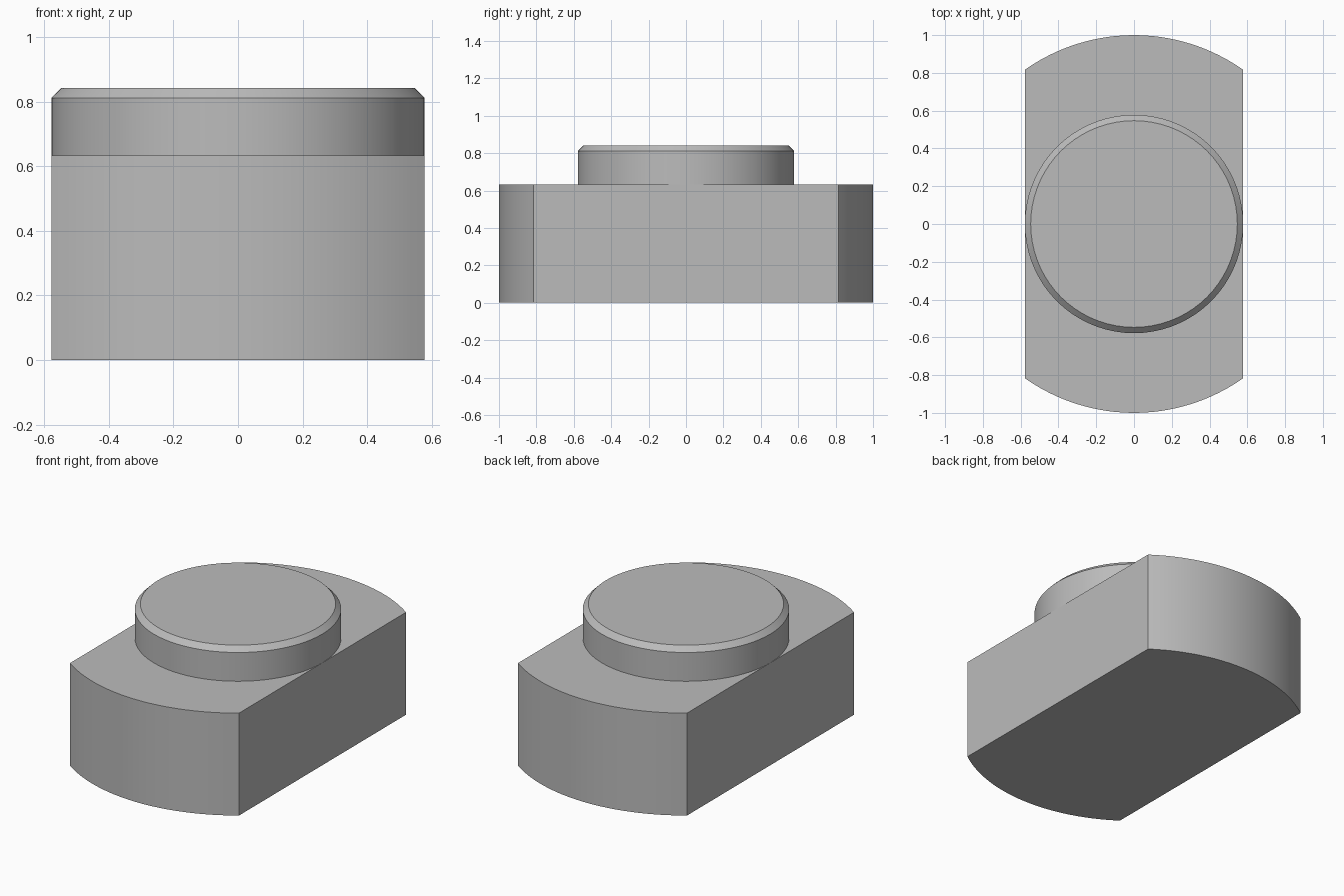
import bpy, bmesh, math

cube = bpy.data.objects.get("Cube")
if cube:
    bpy.data.objects.remove(cube, do_unlink=True)

HALF_WIDTH = 0.578   # flat sides of the base, also the radius of the boss
BASE_TOP = 0.633
TOP = 0.842
CHAMFER = 0.031

grey = bpy.data.materials.new("plain grey")
grey.use_nodes = True
colour = (0.5, 0.5, 0.5, 1)
grey.diffuse_color = colour
grey.node_tree.nodes["Principled BSDF"].inputs["Base Color"].default_value = colour


def arc(radius, start, end, steps):
    """Points along an arc, both ends included."""
    angles = [start + (end - start) * i / steps for i in range(steps + 1)]
    return [(radius * math.cos(a), radius * math.sin(a)) for a in angles]


def loft(name, rings):
    """Solid through stacked rings, each given as (outline, height)."""
    bm = bmesh.new()
    loops = [[bm.verts.new((x, y, z)) for x, y in outline] for outline, z in rings]
    n = len(loops[0])
    bm.faces.new(loops[0][::-1])
    bm.faces.new(loops[-1])
    for low, high in zip(loops, loops[1:]):
        for i in range(n):
            j = (i + 1) % n
            bm.faces.new((low[i], low[j], high[j], high[i]))
    mesh = bpy.data.meshes.new(name)
    bm.to_mesh(mesh)
    bm.free()
    mesh.materials.append(grey)
    obj = bpy.data.objects.new(name, mesh)
    bpy.context.collection.objects.link(obj)
    bpy.ops.object.select_all(action="DESELECT")
    obj.select_set(True)
    bpy.context.view_layer.objects.active = obj
    bpy.ops.object.shade_smooth_by_angle(angle=math.radians(30))
    return obj


# Base: a disc with two parallel flats
corner = math.acos(HALF_WIDTH)
back = arc(1, corner, math.pi - corner, 24)
front = [(-x, -y) for x, y in back]
loft("base_block", [(back + front, 0), (back + front, BASE_TOP)])

# Round boss with a chamfered rim
full = arc(HALF_WIDTH, 0, 2 * math.pi, 72)[:-1]
rim = arc(HALF_WIDTH - CHAMFER, 0, 2 * math.pi, 72)[:-1]
loft("round_boss", [(full, BASE_TOP), (full, TOP - CHAMFER), (rim, TOP)])
